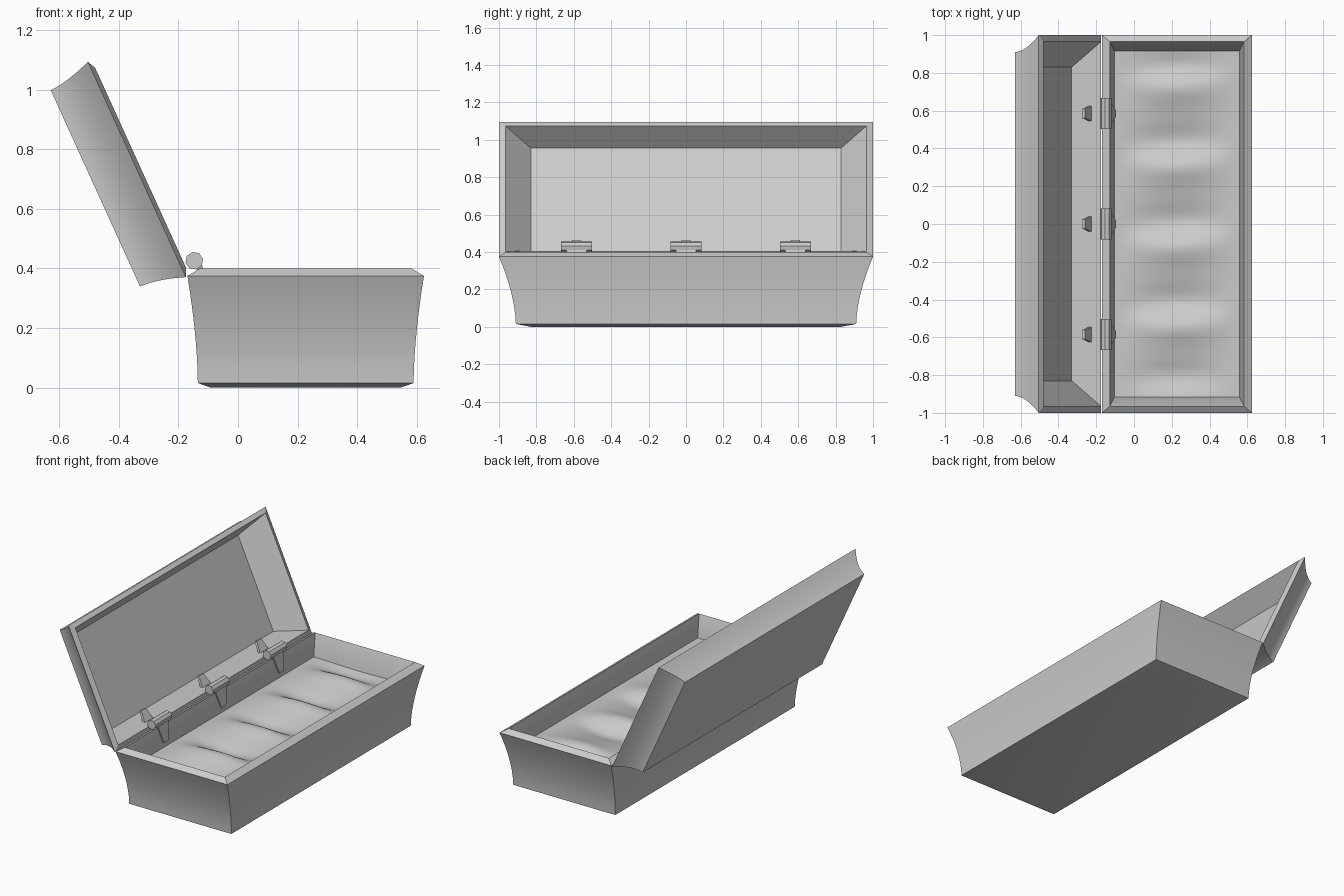
import bpy, bmesh, math
from mathutils import Matrix, Vector

if "Cube" in bpy.data.objects:
    bpy.data.objects.remove(bpy.data.objects["Cube"])


def finish(bm, name, matrix=None, angle=25):
    bmesh.ops.recalc_face_normals(bm, faces=bm.faces[:])
    me = bpy.data.meshes.new(name)
    bm.to_mesh(me)
    bm.free()
    ob = bpy.data.objects.new(name, me)
    bpy.context.collection.objects.link(ob)
    if matrix:
        ob.matrix_world = matrix
    bpy.ops.object.select_all(action='DESELECT')
    ob.select_set(True)
    bpy.context.view_layer.objects.active = ob
    bpy.ops.object.shade_smooth_by_angle(angle=math.radians(angle))
    return ob


def loft_rects(name, rings, matrix):
    """Closed solid through rectangles given as (half x, half y, z)."""
    bm = bmesh.new()
    loops = [[bm.verts.new((sx * hx, sy * hy, z))
              for sx, sy in ((-1, -1), (1, -1), (1, 1), (-1, 1))]
             for hx, hy, z in rings]
    for a, b in zip(loops, loops[1:]):
        for i in range(4):
            j = (i + 1) % 4
            bm.faces.new((a[i], a[j], b[j], b[i]))
    bm.faces.new(loops[0])
    bm.faces.new(loops[-1])
    return finish(bm, name, matrix)


def flare(z0, z1, n=8):
    """Concave outer wall from the narrow face to the wide rim."""
    return [(0.3625 + 0.035 * t ** 1.7, 0.91 + 0.09 * t ** 1.7, z0 + (z1 - z0) * t)
            for t in (i / n for i in range(n + 1))]


def prism(name, outline, to_point, depth):
    """Extrude a flat outline; to_point maps (a, b, depth) to space."""
    bm = bmesh.new()
    f = [bm.verts.new(to_point(a, b, depth[0])) for a, b in outline]
    g = [bm.verts.new(to_point(a, b, depth[1])) for a, b in outline]
    bm.faces.new(f)
    bm.faces.new(g)
    for i in range(len(f)):
        j = (i + 1) % len(f)
        bm.faces.new((f[i], f[j], g[j], g[i]))
    return finish(bm, name)


CX = 0.2275

# Base trough with chamfered foot and sloped rim
loft_rects("base_box",
           [(0.32, 0.83, 0)] + flare(0.015, 0.375) +
           [(0.355, 0.965, 0.4), (0.33, 0.915, 0.27), (0.33, 0.915, 0.17)],
           Matrix.Translation((CX, 0, 0)))

# Open lid: same section, shallower, tilted back about the hinge edge
u = Vector((-0.414, 0, 0.910)).normalized()
n = Vector((-u.z, 0, u.x))
mid = Vector((-0.175, 0, 0.37)) + u * 0.3985
lid_matrix = Matrix(((u.x, 0, n.x, mid.x), (0, 1, 0, 0),
                     (u.z, 0, n.z, mid.z), (0, 0, 0, 1)))
loft_rects("lid",
           flare(0.153, 0) + [(0.3685, 0.965, -0.014), (0.3025, 0.83, 0.1265)],
           lid_matrix)

# Padded lining with soft folds
bm = bmesh.new()
bmesh.ops.create_grid(bm, x_segments=32, y_segments=96, size=1)
for v in bm.verts:
    x, y = v.co.x, v.co.y * 0.915
    across = math.cos(x * math.pi / 2) ** 1.6 if abs(x) < 1 else 0
    along = 0.25 + 0.75 * min(1, (0.915 - abs(y)) / 0.15)
    th = math.pi + 2 * math.pi * (y - 0.37) / 0.423
    fold = math.sin(th - 0.5 * math.sin(th))
    v.co = (CX + x * 0.33, y, 0.27 + 0.034 * across * along * fold)
finish(bm, "padded_lining", angle=60)

# Three hinges: barrel, base leaf and lid leaf
barrel = [(-0.147 + 0.03 * math.cos(math.tau * (i + 0.3) / 8),
           0.426 + 0.03 * math.sin(math.tau * (i + 0.3) / 8)) for i in range(8)]
for k, y in enumerate((-0.585, 0, 0.585), 1):
    prism(f"hinge_barrel_{k}", barrel,
          lambda a, b, d: (a, y + d, b), (-0.083, 0.083))
    prism(f"hinge_base_leaf_{k}",
          [(-0.055, 0.41), (0.055, 0.41), (0.022, 0.3), (-0.022, 0.3)],
          lambda a, b, d: (-0.135 + (0.41 - b) * 0.19 + d, y + a, b), (-0.005, 0.015))
    prism(f"hinge_lid_leaf_{k}",
          [(-0.042, 0), (0.042, 0), (0.024, 1), (-0.024, 1)],
          lambda a, b, d: (-0.222 - 0.038 * b - d, y + a, 0.4 + 0.063 * b - d * 0.3),
          (0, 0.014))
